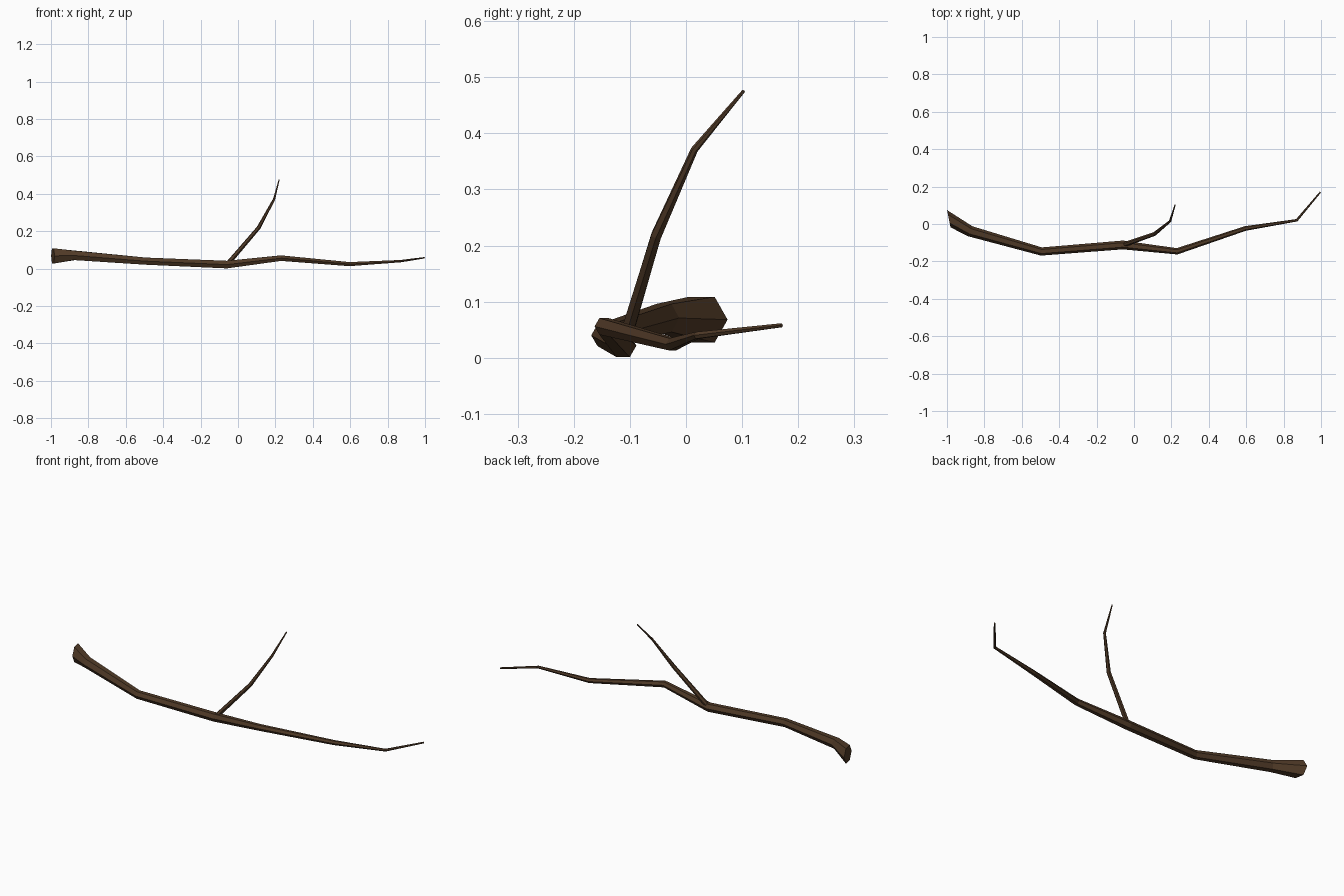
import bpy, bmesh, math
from mathutils import Vector

if "Cube" in bpy.data.objects:
    bpy.data.objects.remove(bpy.data.objects["Cube"])

bark = bpy.data.materials.new("bark")
bark.diffuse_color = (0.08, 0.042, 0.02, 1)
bark.use_nodes = True
bark.node_tree.nodes["Principled BSDF"].inputs["Base Color"].default_value = bark.diffuse_color


def limb(name, rows, sides, start_normal=None):
    """Faceted tapering tube; rows are (x, y, z, radius)."""
    pts = [Vector(r[:3]) for r in rows]
    bm = bmesh.new()
    rings = []
    for i, p in enumerate(pts):
        t = Vector()
        if i > 0:
            t += (p - pts[i - 1]).normalized()
        if i < len(pts) - 1:
            t += (pts[i + 1] - p).normalized()
        if i == 0 and start_normal:
            t = Vector(start_normal)
        t.normalize()
        side = Vector((0, 0, 1)).cross(t).normalized()
        up = t.cross(side)
        ring = []
        for k in range(sides):
            a = 2 * math.pi * k / sides
            ring.append(bm.verts.new(p + rows[i][3] * (math.cos(a) * side + math.sin(a) * up)))
        rings.append(ring)
    for a, b in zip(rings, rings[1:]):
        for k in range(sides):
            n = (k + 1) % sides
            bm.faces.new((a[k], a[n], b[n], b[k]))
    bm.faces.new(rings[0][::-1])
    bm.faces.new(rings[-1])
    bmesh.ops.recalc_face_normals(bm, faces=bm.faces)
    me = bpy.data.meshes.new(name)
    bm.to_mesh(me)
    bm.free()
    me.materials.append(bark)
    ob = bpy.data.objects.new(name, me)
    bpy.context.collection.objects.link(ob)
    return ob


# Main branch, flared at the broken end
limb("main_branch", [
    (-0.99, 0.028, 0.068, 0.047),
    (-0.875, -0.039, 0.071, 0.029),
    (-0.495, -0.147, 0.04, 0.022),
    (-0.06, -0.112, 0.0215, 0.0235),
    (0.23, -0.146, 0.056, 0.017),
    (0.595, -0.024, 0.024, 0.0125),
    (0.87, 0.02, 0.04, 0.007),
    (0.996, 0.17, 0.058, 0.004),
], 6, (1, 0.2, 0))

# Side twig
limb("side_twig", [
    (-0.055, -0.111, 0.025, 0.013),
    (0.11, -0.053, 0.218, 0.0105),
    (0.193, 0.015, 0.371, 0.0065),
    (0.22, 0.103, 0.476, 0.003),
], 6)
